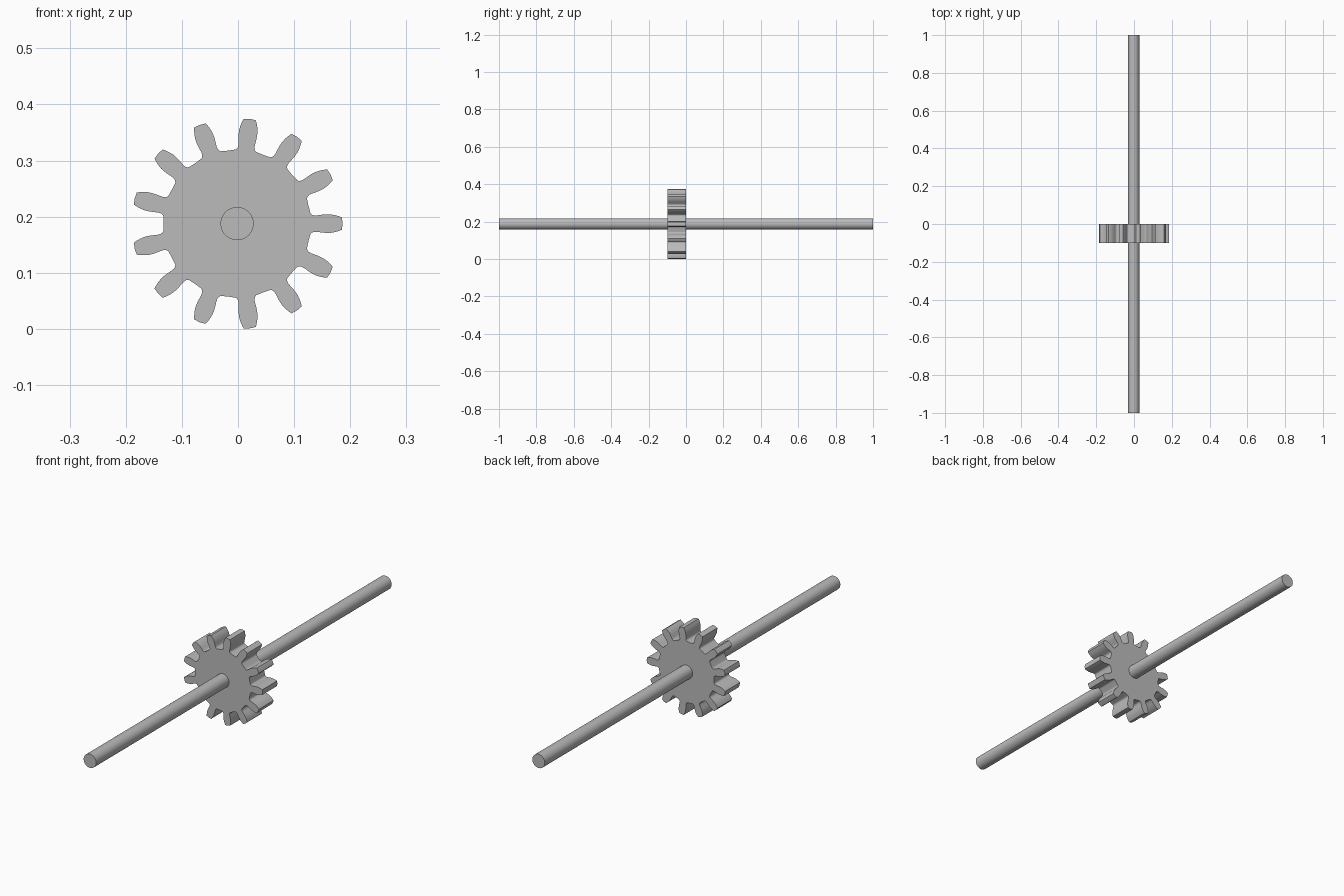
import bpy
import bmesh
import math

default = bpy.data.objects.get("Cube")
if default:
    bpy.data.objects.remove(default, do_unlink=True)

CENTER_X, CENTER_Z = -0.0016, 0.1877
TEETH = 13
ROOT_R = 0.131

grey = bpy.data.materials.new("steel grey")
grey.use_nodes = True
colour = (0.5, 0.5, 0.5, 1)
grey.diffuse_color = colour
grey.node_tree.nodes["Principled BSDF"].inputs["Base Color"].default_value = colour


def extrude_profile(name, points, y_front, y_back):
    """Closed x-z outline pulled along y, with smooth sides and flat caps."""
    bm = bmesh.new()
    face = bm.faces.new([bm.verts.new((x, y_front, z)) for x, z in points])
    extruded = bmesh.ops.extrude_face_region(bm, geom=[face])["geom"]
    moved = [v for v in extruded if isinstance(v, bmesh.types.BMVert)]
    bmesh.ops.translate(bm, verts=moved, vec=(0, y_back - y_front, 0))
    bmesh.ops.recalc_face_normals(bm, faces=bm.faces)
    mesh = bpy.data.meshes.new(name)
    bm.to_mesh(mesh)
    bm.free()
    mesh.materials.append(grey)
    obj = bpy.data.objects.new(name, mesh)
    obj.location = (CENTER_X, 0, CENTER_Z)
    bpy.context.collection.objects.link(obj)
    bpy.ops.object.select_all(action="DESELECT")
    obj.select_set(True)
    bpy.context.view_layer.objects.active = obj
    bpy.ops.object.shade_smooth_by_angle(angle=math.radians(30))
    return obj


# Tooth flank from root fillet to tip: (distance along tooth, half width)
flank = [(0.1300, 0.0215), (0.1308, 0.0185), (0.1332, 0.0160), (0.1370, 0.0146),
         (0.1420, 0.0146), (0.1500, 0.0157), (0.1580, 0.0165), (0.1660, 0.0165),
         (0.1740, 0.0152), (0.1810, 0.0132), (0.1868, 0.0110)]
tooth = [(r, -w) for r, w in flank] + [(0.188, 0)] + [(r, w) for r, w in reversed(flank)]

# Toothed wheel
outline = []
for i in range(TEETH):
    a = i * math.tau / TEETH
    c, s = math.cos(a), math.sin(a)
    outline += [(r * c - w * s, r * s + w * c) for r, w in tooth]
    valley = a + math.pi / TEETH
    outline.append((ROOT_R * math.cos(valley), ROOT_R * math.sin(valley)))
extrude_profile("gear_wheel", outline, -0.1, 0)

# Long round axle through the wheel
SIDES = 48
circle = [(0.0295 * math.cos(i * math.tau / SIDES), 0.0295 * math.sin(i * math.tau / SIDES))
          for i in range(SIDES)]
extrude_profile("axle", circle, -1, 1)
